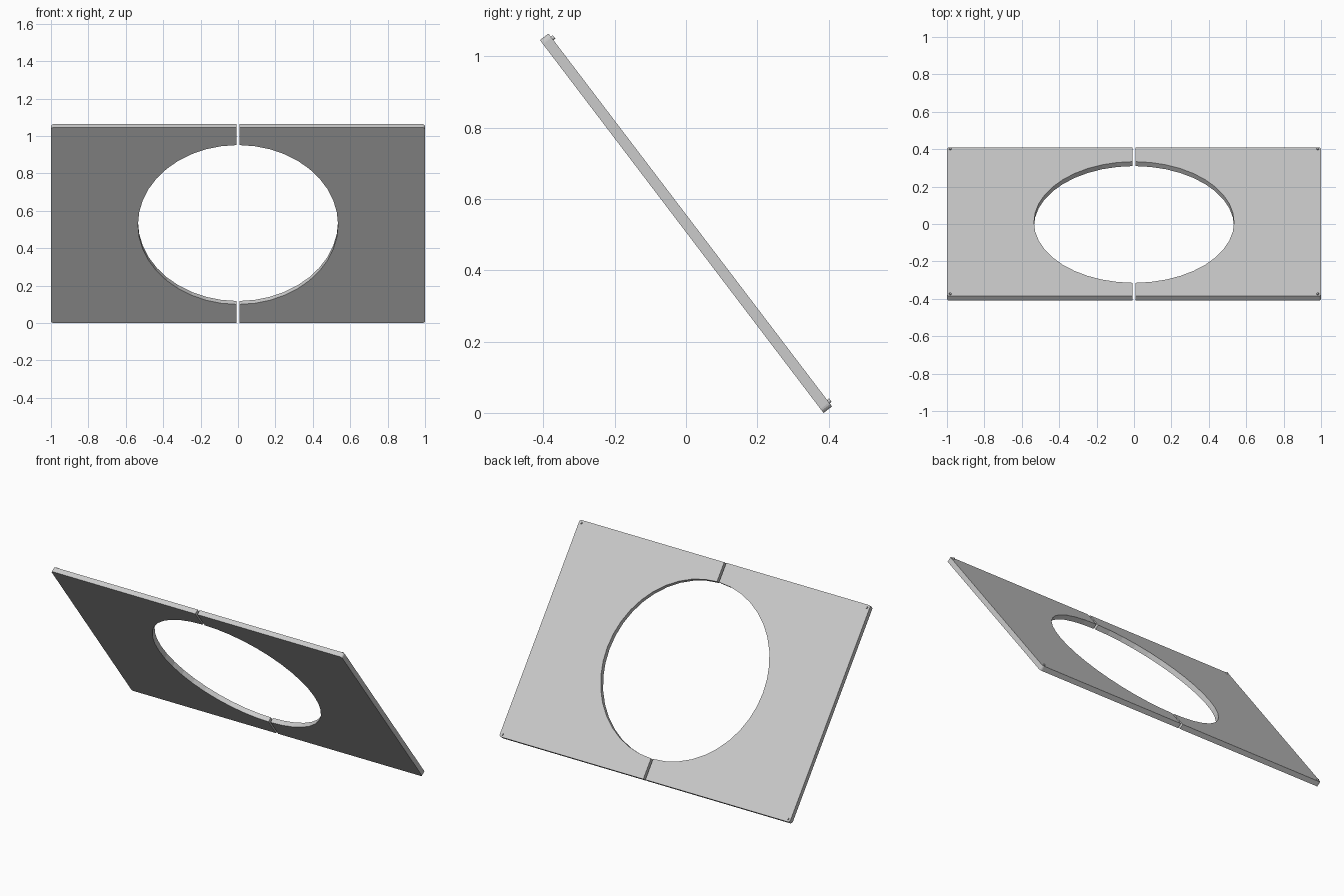
import bpy, bmesh
from math import sin, cos, pi, asin, atan2
from mathutils import Matrix

if "Cube" in bpy.data.objects:
    bpy.data.objects.remove(bpy.data.objects["Cube"])

L, T, R, GAP, CORNER = 1.313, 0.03, 0.535, 0.007, 0.014
OFF = 0.004                                   # hole offset up the slope
HX, HL = 1.0, L / 2

# Local plate frame: x across, y up the slope, z out of the back/top face
slope = Matrix(((1, 0, 0, 0),
                (0, -0.6055, 0.796, 0),
                (0, 0.796, 0.6055, 0.5315),
                (0, 0, 0, 1)))


def arc(cx, cy, r, a0, a1, n):
    return [(cx + r * cos(a0 + (a1 - a0) * i / n),
             cy + r * sin(a0 + (a1 - a0) * i / n)) for i in range(n + 1)]


def finish(bm, name):
    bmesh.ops.recalc_face_normals(bm, faces=bm.faces)
    me = bpy.data.meshes.new(name)
    bm.to_mesh(me)
    bm.free()
    ob = bpy.data.objects.new(name, me)
    bpy.context.collection.objects.link(ob)
    ob.matrix_world = slope
    return ob


def half_plate(side, name):
    # C-shaped outline: rounded outer corners, semicircular bite
    a = pi / 2 - asin(GAP / R)
    pts = [(GAP, -HL)]
    pts += arc(HX - CORNER, -HL + CORNER, CORNER, -pi / 2, 0, 4)
    pts += arc(HX - CORNER, HL - CORNER, CORNER, 0, pi / 2, 4)
    pts += [(GAP, HL)]
    pts += arc(0, OFF, R, a, -a, 20)
    bm = bmesh.new()
    face = bm.faces.new([bm.verts.new((side * x, y, -T / 2)) for x, y in pts])
    ext = bmesh.ops.extrude_face_region(bm, geom=[face], use_keep_orig=True)
    verts = [g for g in ext["geom"] if isinstance(g, bmesh.types.BMVert)]
    bmesh.ops.translate(bm, verts=verts, vec=(0, 0, T))
    return finish(bm, name)


def corner_pin(sx, sy, name):
    bm = bmesh.new()
    pos = Matrix.Translation((sx * (HX - 0.018), sy * (HL - 0.017), T / 2 + 0.001))
    bmesh.ops.create_cone(bm, cap_ends=True, segments=12, radius1=0.006,
                          radius2=0.006, depth=0.012, matrix=pos)
    return finish(bm, name)


# Two plate halves with a narrow seam, and small pins at the corners
for s, side in ((-1, "left"), (1, "right")):
    half_plate(s, f"{side}_half_plate")
    for v, end in ((-1, "lower"), (1, "upper")):
        corner_pin(s, v, f"{side}_{end}_pin")
